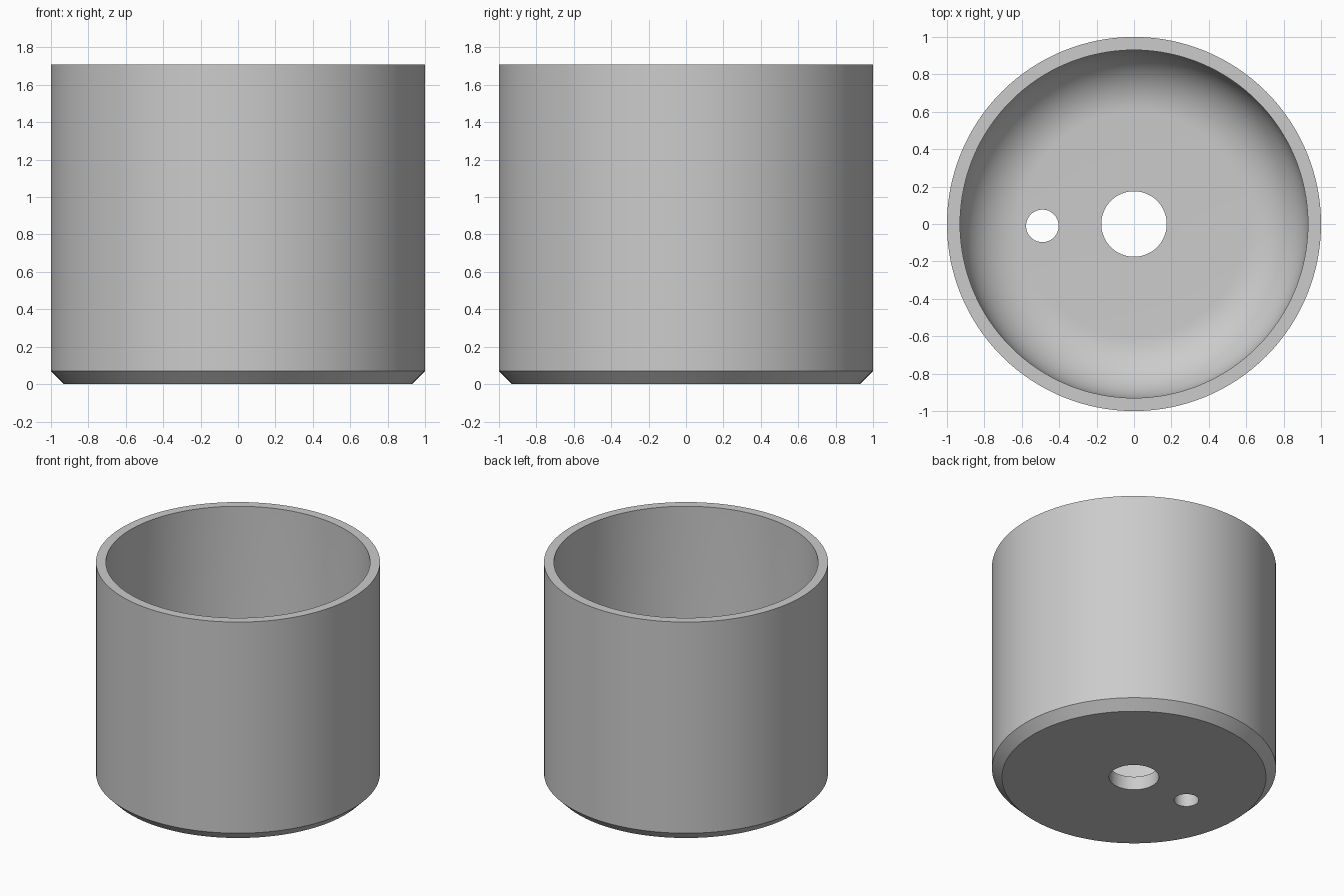
import bpy
import bmesh
import math

cube = bpy.data.objects.get("Cube")
if cube:
    bpy.data.objects.remove(cube, do_unlink=True)

HEIGHT, OUTER, INNER = 1.71, 1.0, 0.93
FLOOR, CHAMFER, FILLET, BORE = 0.105, 0.07, 0.33, 0.175
SEGMENTS = 128

# Plain grey material
grey = bpy.data.materials.new("plain grey")
grey.use_nodes = True
colour = (0.6, 0.6, 0.6, 1.0)
grey.diffuse_color = colour
grey.node_tree.nodes["Principled BSDF"].inputs["Base Color"].default_value = colour


def lathe(name, profile):
    """Revolve a closed (radius, height) profile around z."""
    bm = bmesh.new()
    verts = [bm.verts.new((r, 0, z)) for r, z in profile]
    edges = [bm.edges.new((v, verts[i - 1])) for i, v in enumerate(verts)]
    bmesh.ops.spin(bm, geom=verts + edges, axis=(0, 0, 1), cent=(0, 0, 0),
                   angle=math.tau, steps=SEGMENTS, use_merge=True)
    bmesh.ops.remove_doubles(bm, verts=bm.verts, dist=0.0001)
    bmesh.ops.recalc_face_normals(bm, faces=bm.faces)
    mesh = bpy.data.meshes.new(name)
    bm.to_mesh(mesh)
    bm.free()
    obj = bpy.data.objects.new(name, mesh)
    bpy.context.collection.objects.link(obj)
    mesh.materials.append(grey)
    return obj


# Cup wall: chamfered foot, flat rim, rounded inner corner, central bore
profile = [(BORE, 0), (OUTER - CHAMFER, 0), (OUTER, CHAMFER),
           (OUTER, HEIGHT), (INNER, HEIGHT)]
STEPS = 16
for i in range(STEPS + 1):
    a = math.pi / 2 * i / STEPS
    profile.append((INNER - FILLET + FILLET * math.cos(a),
                    FLOOR + FILLET - FILLET * math.sin(a)))
profile.append((BORE, FLOOR))
cup = lathe("cup_body", profile)

# Small off-centre drain hole through the floor
bpy.ops.mesh.primitive_cylinder_add(vertices=64, radius=0.087, depth=0.6,
                                    location=(-0.49, -0.01, 0))
cutter = bpy.context.object
cutter.name = "drain_hole_cutter"
cutter.hide_render = True
cutter.data.materials.append(grey)
cut = cup.modifiers.new("drain_hole", 'BOOLEAN')
cut.object = cutter
cut.operation = 'DIFFERENCE'
cut.solver = 'EXACT'

# Apply the cut, then smooth the curved faces
bpy.ops.object.select_all(action='DESELECT')
cup.select_set(True)
bpy.context.view_layer.objects.active = cup
bpy.ops.object.modifier_apply(modifier=cut.name)
bpy.data.objects.remove(cutter, do_unlink=True)
bpy.ops.object.shade_smooth_by_angle(angle=math.radians(30))
